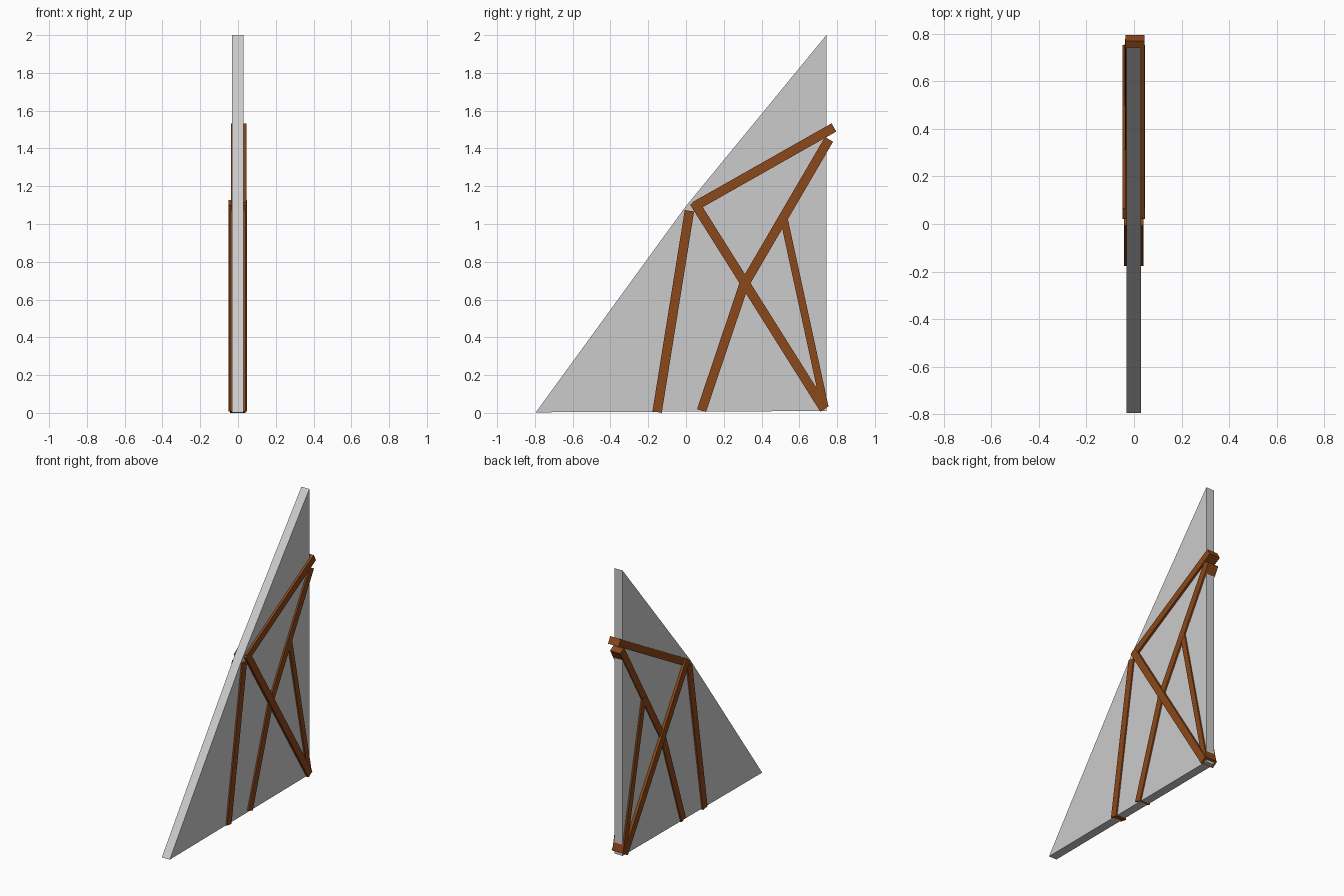
import bpy, bmesh, math
from mathutils import Matrix

if "Cube" in bpy.data.objects:
    bpy.data.objects.remove(bpy.data.objects["Cube"])

wood = bpy.data.materials.new("brown_wood")
wood.diffuse_color = (0.26, 0.065, 0.01, 1)
wood.use_nodes = True
wood.node_tree.nodes["Principled BSDF"].inputs["Base Color"].default_value = wood.diffuse_color


def finish(name, bm, mat=None):
    bmesh.ops.recalc_face_normals(bm, faces=bm.faces)
    mesh = bpy.data.meshes.new(name)
    bm.to_mesh(mesh)
    bm.free()
    if mat:
        mesh.materials.append(mat)
    obj = bpy.data.objects.new(name, mesh)
    bpy.context.collection.objects.link(obj)
    return obj


def beam(name, start, end, width, x0, x1):
    """Square-cut timber running between two (y, z) points, through the wall."""
    dy, dz = end[0] - start[0], end[1] - start[1]
    bm = bmesh.new()
    bmesh.ops.create_cube(bm, size=1)
    m = (Matrix.Translation(((x0 + x1) / 2, (start[0] + end[0]) / 2, (start[1] + end[1]) / 2))
         @ Matrix.Rotation(math.atan2(dz, dy), 4, 'X')
         @ Matrix.Diagonal((x1 - x0, math.hypot(dy, dz), width, 1)))
    bmesh.ops.transform(bm, matrix=m, verts=bm.verts)
    return finish(name, bm, wood)


# Plaster gable wall: a bent-edged triangle extruded along x
bm = bmesh.new()
profile = [(-0.795, 0.003), (0.743, 0.01), (0.743, 2.0), (0.0, 1.095)]
face = bm.faces.new([bm.verts.new((-0.031, y, z)) for y, z in profile])
ext = bmesh.ops.extrude_face_region(bm, geom=[face])
bmesh.ops.translate(bm, vec=(0.061, 0, 0),
                    verts=[g for g in ext["geom"] if isinstance(g, bmesh.types.BMVert)])
finish("gable_wall", bm)

# Timber framing
beam("outer_post", (-0.153, 0.004), (0.018, 1.07), 0.05, -0.042, 0.040)
beam("lower_brace", (0.082, 0.012), (0.307, 0.68), 0.05, -0.040, 0.040)
beam("upper_brace", (0.300, 0.665), (0.757, 1.448), 0.05, -0.038, 0.041)
beam("cross_brace", (0.043, 1.115), (0.732, 0.02), 0.05, -0.049, 0.047)
beam("top_rail", (0.045, 1.093), (0.783, 1.511), 0.05, -0.036, 0.045)
beam("inner_strut", (0.518, 1.03), (0.735, 0.03), 0.04, -0.042, 0.040)
